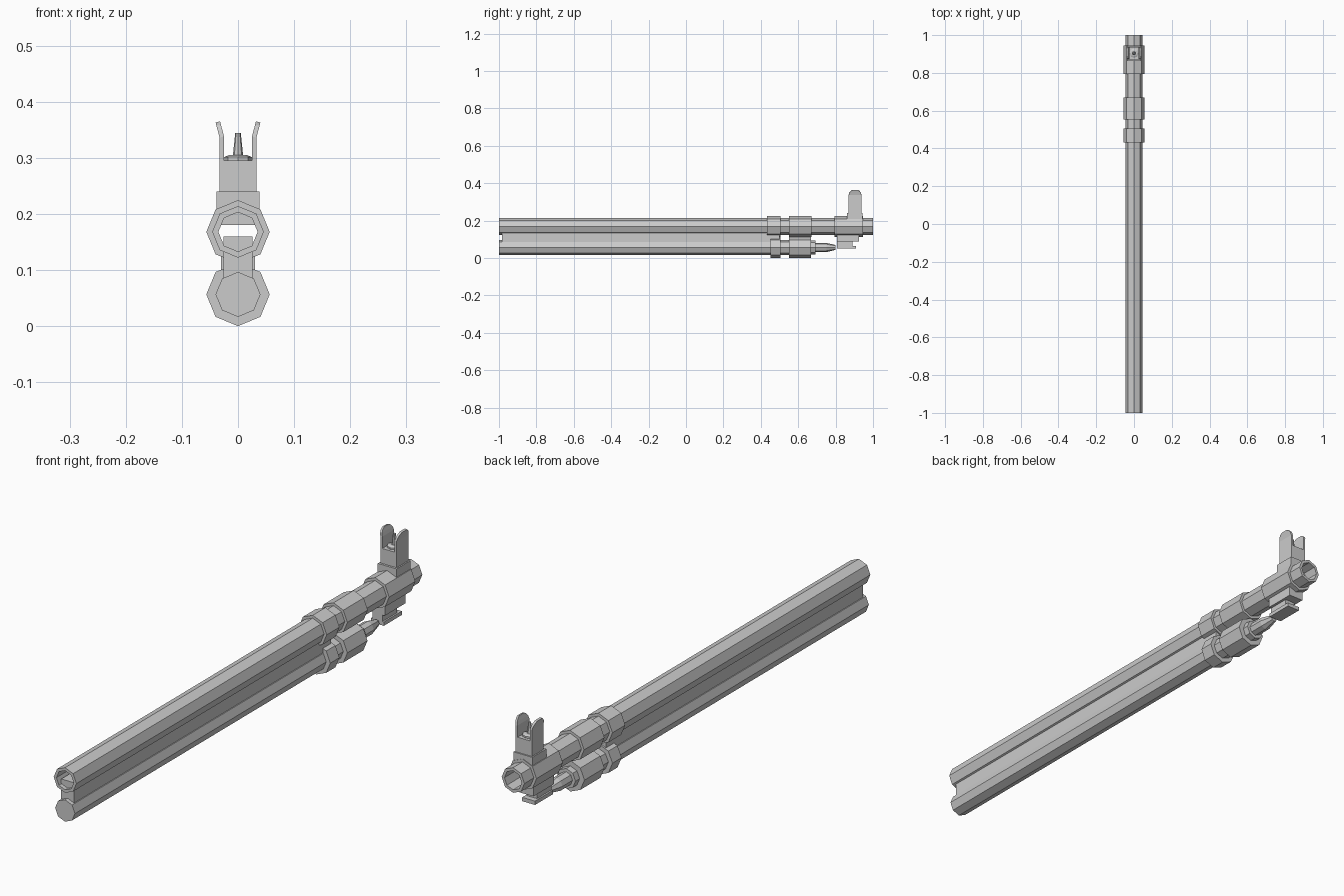
import bpy, math

if "Cube" in bpy.data.objects:
    bpy.data.objects.remove(bpy.data.objects["Cube"])

UPPER_Z, LOWER_Z = 0.168, 0.0565
SIGHT_Y = 0.904


def make(name, verts, faces):
    mesh = bpy.data.meshes.new(name)
    mesh.from_pydata(verts, [], faces)
    mesh.update()
    obj = bpy.data.objects.new(name, mesh)
    bpy.context.collection.objects.link(obj)
    return obj


def fix_normals(obj):
    import bmesh
    bm = bmesh.new()
    bm.from_mesh(obj.data)
    bmesh.ops.recalc_face_normals(bm, faces=bm.faces)
    bm.to_mesh(obj.data)
    bm.free()
    return obj


def loft(name, rings, loop=False):
    """Skin equal-sized rings; cap the ends, or join last to first."""
    n = len(rings[0])
    verts = [p for ring in rings for p in ring]
    faces = []
    count = len(rings)
    for r in range(count if loop else count - 1):
        a, b = r * n, ((r + 1) % count) * n
        for i in range(n):
            j = (i + 1) % n
            faces.append((a + i, a + j, b + j, b + i))
    if not loop:
        faces += [tuple(range(n)), tuple(range((count - 1) * n, count * n))]
    return fix_normals(make(name, verts, faces))


def octagons(profile, axis, centre):
    """Octagon rings from (position, radius) pairs, corners on the axes."""
    rings = []
    for pos, rad in profile:
        ring = []
        for i in range(8):
            a = i * math.pi / 4
            u, v = rad * math.cos(a), rad * math.sin(a)
            ring.append((u, pos, centre + v) if axis == 'Y' else (u, centre + v, pos))
        rings.append(ring)
    return rings


def turned(name, profile, z, loop=False):
    return loft(name, octagons(profile, 'Y', z), loop)


def box(name, half_x, y0, y1, z0, z1):
    ring = lambda z: [(-half_x, y0, z), (half_x, y0, z), (half_x, y1, z), (-half_x, y1, z)]
    return loft(name, [ring(z0), ring(z1)])


# hollow upper barrel, solid lower tube and the web joining them
turned("barrel", [(-1, 0.046), (1, 0.046), (1, 0.035), (-1, 0.035)], UPPER_Z, loop=True)
turned("lower_tube", [(-1, 0.040), (0.56, 0.040)], LOWER_Z)
box("web", 0.026, -0.985, 0.50, 0.05, 0.16)

# octagonal bands
R = 0.0565
for name, y0, y1, z in (("upper_rear_band", 0.432, 0.506, UPPER_Z),
                        ("upper_middle_band", 0.552, 0.670, UPPER_Z),
                        ("sight_band", 0.793, 0.945, UPPER_Z),
                        ("lower_rear_band", 0.453, 0.506, LOWER_Z)):
    turned(name, [(y0, R), (y1, R), (y1, 0.040), (y0, 0.040)], z, loop=True)

# lower end cap with collar and tapered tip
turned("lower_end_cap", [(0.50, 0.040), (0.552, 0.040), (0.552, R), (0.668, R),
                         (0.668, 0.037), (0.692, 0.037), (0.692, 0.025),
                         (0.75, 0.025), (0.80, 0.013)], LOWER_Z)

# lug under the sight band
box("lug_block", 0.030, 0.806, 0.925, 0.088, 0.132)
box("lug_stem", 0.020, 0.806, 0.890, 0.055, 0.095)
box("lug_plate", 0.026, 0.806, 0.910, 0.050, 0.064)

# sight base and tower
box("sight_base", 0.038, 0.862, 0.943, 0.18, 0.240)
box("sight_tower", 0.033, SIGHT_Y - 0.034, SIGHT_Y + 0.034, 0.235, 0.295)

# flared, round-topped ear, mirrored to the other side: (z, x, half depth)
ear_rings = []
for z, x, d in ((0.285, 0.029, 0.034), (0.337, 0.029, 0.034), (0.349, 0.032, 0.031),
                (0.358, 0.0345, 0.024), (0.364, 0.036, 0.014)):
    ear_rings.append([(x - 0.004, SIGHT_Y - d, z + 0.001), (x + 0.004, SIGHT_Y - d, z - 0.001),
                      (x + 0.004, SIGHT_Y + d, z - 0.001), (x - 0.004, SIGHT_Y + d, z + 0.001)])
ears = loft("sight_ears", ear_rings)
ears.modifiers.new("mirror", 'MIRROR')

# post on a chamfered disc
post = [(0.29, 0.025), (0.301, 0.025), (0.305, 0.016), (0.305, 0.009), (0.344, 0.005)]
loft("sight_post", octagons(post, 'Z', SIGHT_Y))
